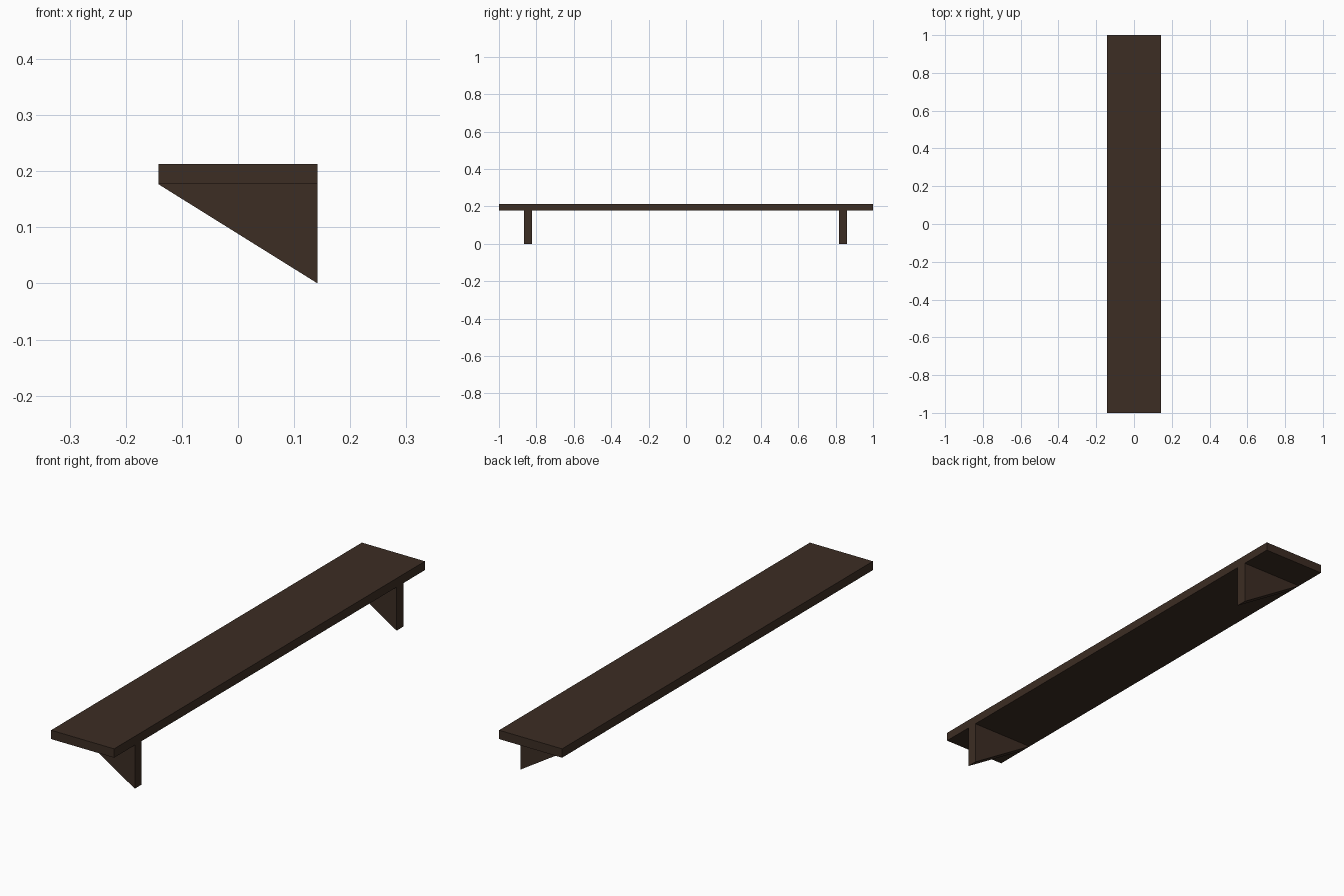
import bpy
import bmesh
from mathutils import Vector

cube = bpy.data.objects.get("Cube")
if cube:
    bpy.data.objects.remove(cube, do_unlink=True)

HALF_DEPTH = 0.142
BOARD_BOTTOM, BOARD_TOP = 0.177, 0.213
BRACKET_THICKNESS = 0.044

# Dark stained wood
wood = bpy.data.materials.new("dark brown wood")
wood.use_nodes = True
color = (0.045, 0.026, 0.017, 1)
wood.diffuse_color = color
bsdf = wood.node_tree.nodes["Principled BSDF"]
bsdf.inputs["Base Color"].default_value = color
bsdf.inputs["Roughness"].default_value = 0.8


def extrude_profile(name, profile, y_start, length):
    """Extrude an x-z outline along y into a solid part."""
    bm = bmesh.new()
    face = bm.faces.new([bm.verts.new((x, y_start, z)) for x, z in profile])
    result = bmesh.ops.extrude_face_region(bm, geom=[face])
    moved = [v for v in result["geom"] if isinstance(v, bmesh.types.BMVert)]
    bmesh.ops.translate(bm, verts=moved, vec=Vector((0, length, 0)))
    # Close the starting end if the extrusion removed it
    if len(bm.faces) < len(profile) + 2:
        bmesh.ops.holes_fill(bm, edges=bm.edges[:])
    bmesh.ops.recalc_face_normals(bm, faces=bm.faces[:])
    mesh = bpy.data.meshes.new(name)
    bm.to_mesh(mesh)
    bm.free()
    mesh.materials.append(wood)
    obj = bpy.data.objects.new(name, mesh)
    bpy.context.collection.objects.link(obj)
    return obj


# Long flat shelf board
board = [(-HALF_DEPTH, BOARD_BOTTOM), (HALF_DEPTH, BOARD_BOTTOM),
         (HALF_DEPTH, BOARD_TOP), (-HALF_DEPTH, BOARD_TOP)]
extrude_profile("shelf_board", board, -1, 2)

# Triangular brackets, tall along the wall side
triangle = [(-HALF_DEPTH, BOARD_BOTTOM), (HALF_DEPTH, 0),
            (HALF_DEPTH, BOARD_BOTTOM)]
for name, center in (("front_bracket", -0.845), ("back_bracket", 0.84)):
    extrude_profile(name, triangle, center - BRACKET_THICKNESS / 2, BRACKET_THICKNESS)
